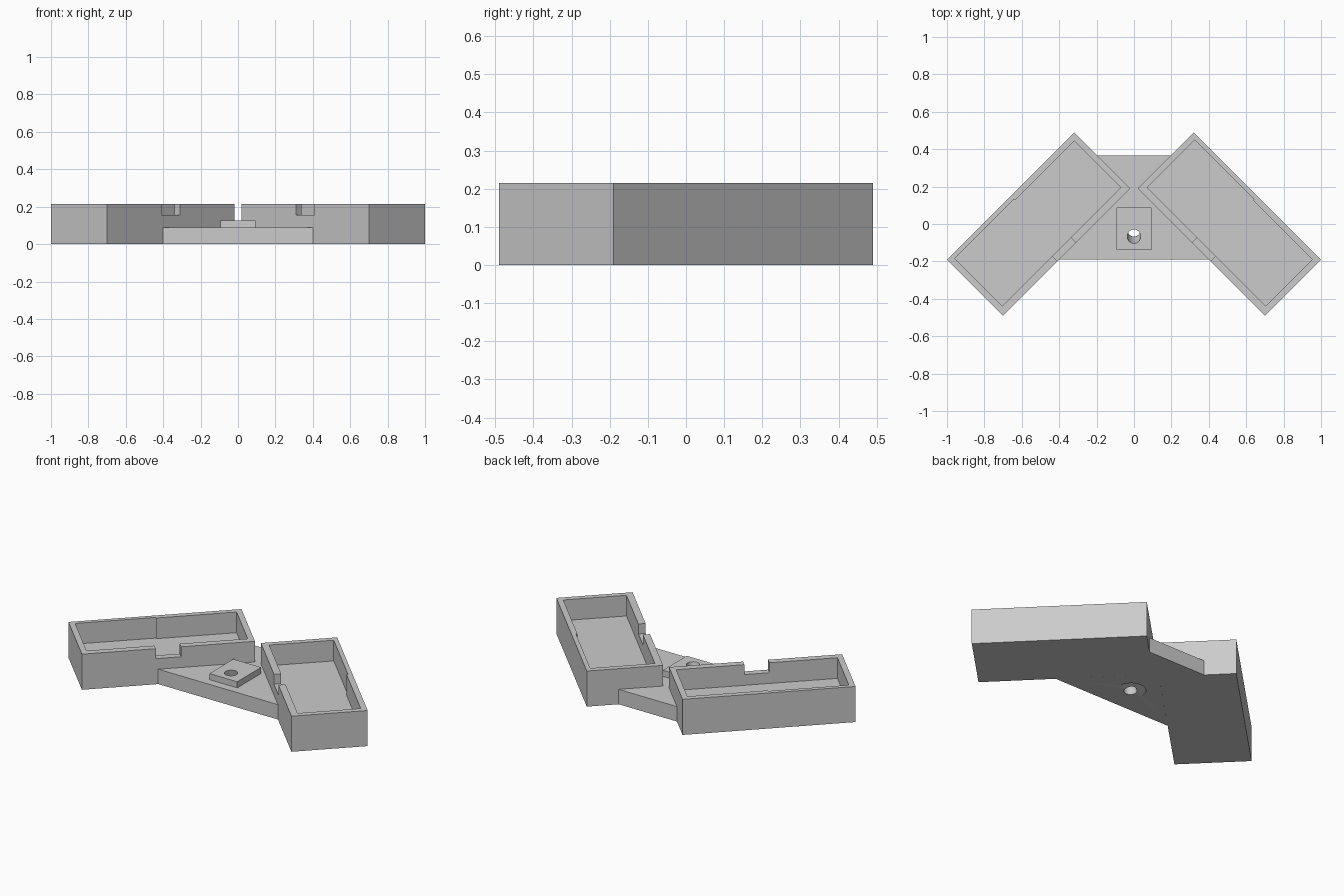
import bpy
import bmesh
from math import radians, sin, cos
from mathutils import Matrix, Vector

default = bpy.data.objects.get("Cube")
if default:
    bpy.data.objects.remove(default, do_unlink=True)

grey = bpy.data.materials.new("plain grey")
grey.use_nodes = True
grey.diffuse_color = (0.6, 0.6, 0.6, 1)
grey.node_tree.nodes["Principled BSDF"].inputs["Base Color"].default_value = grey.diffuse_color


def add_object(name, bm):
    bmesh.ops.recalc_face_normals(bm, faces=bm.faces)
    mesh = bpy.data.meshes.new(name)
    bm.to_mesh(mesh)
    bm.free()
    mesh.materials.append(grey)
    obj = bpy.data.objects.new(name, mesh)
    bpy.context.collection.objects.link(obj)
    return obj


def prism(name, outline, bottom, top):
    bm = bmesh.new()
    face = bm.faces.new([bm.verts.new((x, y, bottom)) for x, y in outline])
    result = bmesh.ops.extrude_face_region(bm, geom=[face])
    verts = [v for v in result["geom"] if isinstance(v, bmesh.types.BMVert)]
    bmesh.ops.translate(bm, verts=verts, vec=(0, 0, top - bottom))
    return add_object(name, bm)


def box(name, x0, x1, y0, y1, z0, z1):
    return prism(name, [(x0, y0), (x1, y0), (x1, y1), (x0, y1)], z0, z1)


def cylinder(name, radius, start, end):
    # Cylinder running between two points
    axis = end - start
    turn = Vector((0, 0, 1)).rotation_difference(axis).to_matrix().to_4x4()
    bm = bmesh.new()
    bmesh.ops.create_cone(bm, cap_ends=True, segments=32, radius1=radius, radius2=radius,
                          depth=axis.length,
                          matrix=Matrix.Translation((start + end) / 2) @ turn)
    return add_object(name, bm)


def cut(target, cutter, keep=False):
    mod = target.modifiers.new("cut", "BOOLEAN")
    mod.operation = "DIFFERENCE"
    mod.solver = "EXACT"
    mod.object = cutter
    bpy.context.view_layer.objects.active = target
    bpy.ops.object.modifier_apply(modifier=mod.name)
    if not keep:
        bpy.data.objects.remove(cutter, do_unlink=True)


HEIGHT, FLOOR = 0.215, 0.09
HALF_LENGTH, HALF_WIDTH = 0.481, 0.212

# Two open trays, each with a centred notch in its inner wall
for name, side in (("left_tray", 1), ("right_tray", -1)):
    tray = box(name, -HALF_LENGTH, HALF_LENGTH, -HALF_WIDTH, HALF_WIDTH, 0, HEIGHT)
    end, inner = HALF_LENGTH - 0.033, 0.04 - HALF_WIDTH
    thin, thick = HALF_WIDTH - 0.025, HALF_WIDTH - 0.033
    cavity = [(-end, inner), (end, inner), (end, thick), (0, thick), (0, thin), (-end, thin)]
    cut(tray, prism("cavity", cavity, FLOOR, HEIGHT + 0.1))
    cut(tray, box("notch", -0.07, 0.07, -HALF_WIDTH - 0.1, inner + 0.02, 0.155, HEIGHT + 0.1))
    tray.location.x = side * 0.51
    tray.rotation_euler.z = -side * radians(45)

# Plate joining the trays, with a raised pad
half = [(0.40, -0.19), (0.02, 0.19), (0.195, 0.365)]
plate = prism("joining_plate", half + [(-x, y) for x, y in reversed(half)], 0, FLOOR)
pad = box("mounting_pad", -0.093, 0.093, -0.14, 0.088, FLOOR, 0.127)

# Slanted screw hole with a countersunk seat underneath
slant = Vector((0, sin(radians(16)), -cos(radians(16))))
exit_point = Vector((0, -0.03, 0))
hole = cylinder("screw_hole", 0.036, exit_point - slant * 0.25, exit_point + slant * 0.1)
cut(plate, hole, keep=True)
cut(pad, hole)
cut(plate, cylinder("screw_seat", 0.085, exit_point, exit_point + slant * 0.1))

for obj in (plate, pad):
    bpy.context.view_layer.objects.active = obj
    obj.select_set(True)
    bpy.ops.object.shade_smooth_by_angle(angle=radians(30))
    obj.select_set(False)
